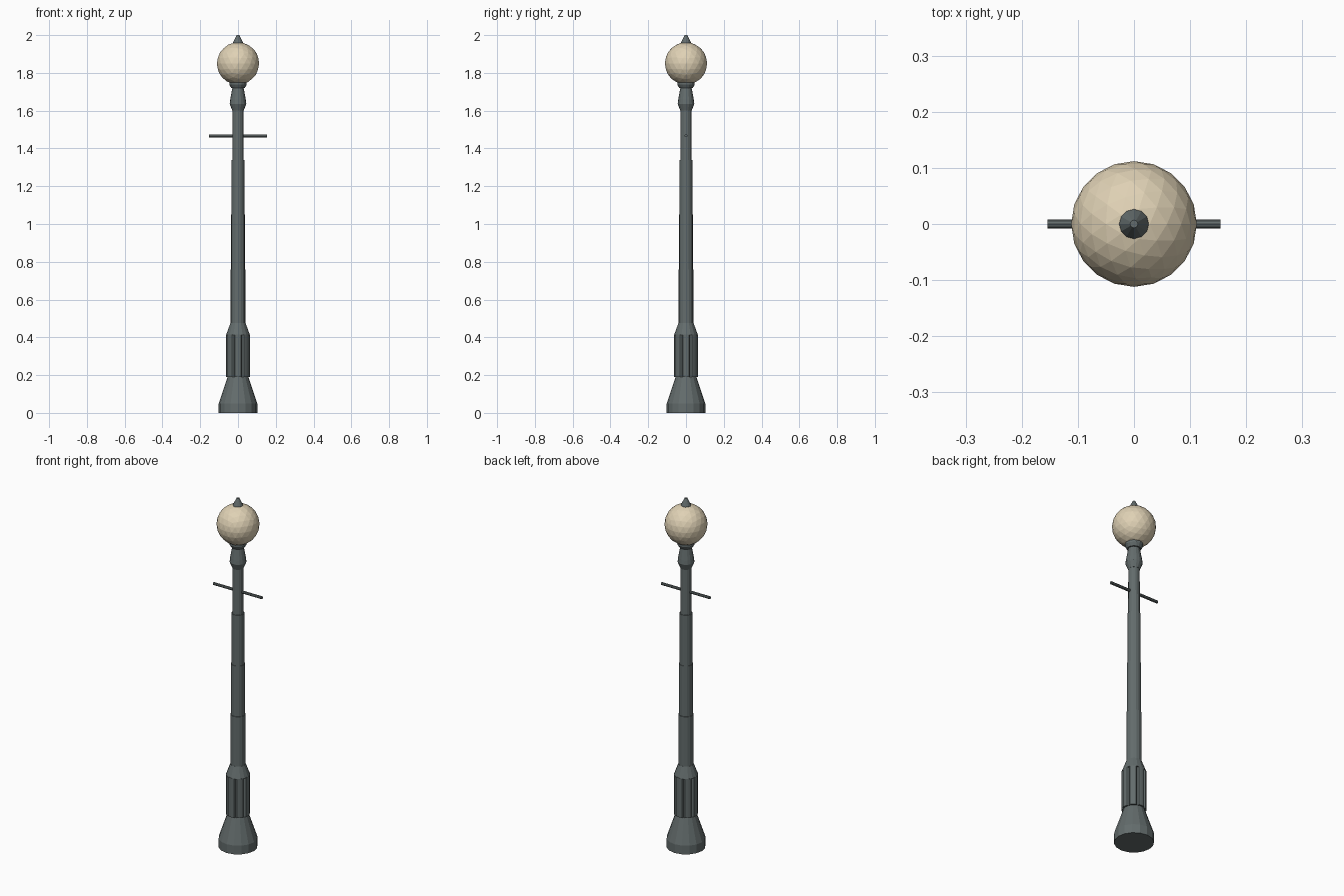
import bpy, bmesh, math
from mathutils import Matrix

cube = bpy.data.objects.get("Cube")
if cube:
    bpy.data.objects.remove(cube, do_unlink=True)


def material(name, colour):
    mat = bpy.data.materials.new(name)
    mat.use_nodes = True
    mat.diffuse_color = (*colour, 1)
    bsdf = next(n for n in mat.node_tree.nodes if n.type == 'BSDF_PRINCIPLED')
    bsdf.inputs["Base Color"].default_value = (*colour, 1)
    return mat


iron = material("grey green iron", (0.125, 0.15, 0.15))
cream = material("cream glass", (0.74, 0.64, 0.46))


def finish(name, bm, mat):
    bmesh.ops.recalc_face_normals(bm, faces=bm.faces)
    mesh = bpy.data.meshes.new(name)
    bm.to_mesh(mesh)
    bm.free()
    mesh.materials.append(mat)
    obj = bpy.data.objects.new(name, mesh)
    bpy.context.collection.objects.link(obj)
    return obj


def loft(name, profile, sides=16, groove=None):
    """Stack closed rings of (radius, height); groove(i) scales each ring point."""
    bm = bmesh.new()
    rings = []
    for radius, z in profile:
        ring = []
        for i in range(sides):
            a = math.tau * i / sides
            r = radius * (groove(i) if groove else 1)
            ring.append(bm.verts.new((r * math.cos(a), r * math.sin(a), z)))
        rings.append(ring)
    for low, high in zip(rings, rings[1:]):
        for i in range(sides):
            j = (i + 1) % sides
            bm.faces.new((low[i], low[j], high[j], high[i]))
    bm.faces.new(rings[0][::-1])
    bm.faces.new(rings[-1])
    return finish(name, bm, iron)


# Flared foot and the fluted pedestal above it
loft("foot", [(0.102, 0), (0.102, 0.05), (0.055, 0.19)])
loft("fluted_pedestal", [(0.063, 0.19), (0.063, 0.415)], 48,
     lambda i: 0.86 if i % 6 == 3 else 1)
loft("pedestal_shoulder", [(0.063, 0.413), (0.04, 0.475)])

# Shaft narrowing in slight steps
loft("shaft", [(0.039, 0.47), (0.039, 0.76), (0.036, 0.76), (0.036, 1.05),
               (0.034, 1.05), (0.034, 1.34), (0.03, 1.34), (0.029, 1.61)])

# Bulged neck and the cup that holds the globe
loft("neck", [(0.03, 1.6), (0.044, 1.635), (0.041, 1.66), (0.029, 1.725)])
loft("globe_cup", [(0.036, 1.72), (0.046, 1.738), (0.046, 1.75)])

# Faceted globe
bm = bmesh.new()
bmesh.ops.create_icosphere(bm, subdivisions=3, radius=0.112,
                           matrix=Matrix.Translation((0, 0, 1.85)))
finish("globe", bm, cream)

# Finial
loft("finial", [(0.028, 1.952), (0.025, 1.963), (0.01, 1.994), (0.007, 2.0)], 12)

# Ladder crossbar
bm = bmesh.new()
bmesh.ops.create_cone(bm, cap_ends=True, segments=8, radius1=0.008, radius2=0.008,
                      depth=0.308, matrix=Matrix.Translation((0, 0, 1.467))
                      @ Matrix.Rotation(math.pi / 2, 4, 'Y'))
finish("crossbar", bm, iron)
